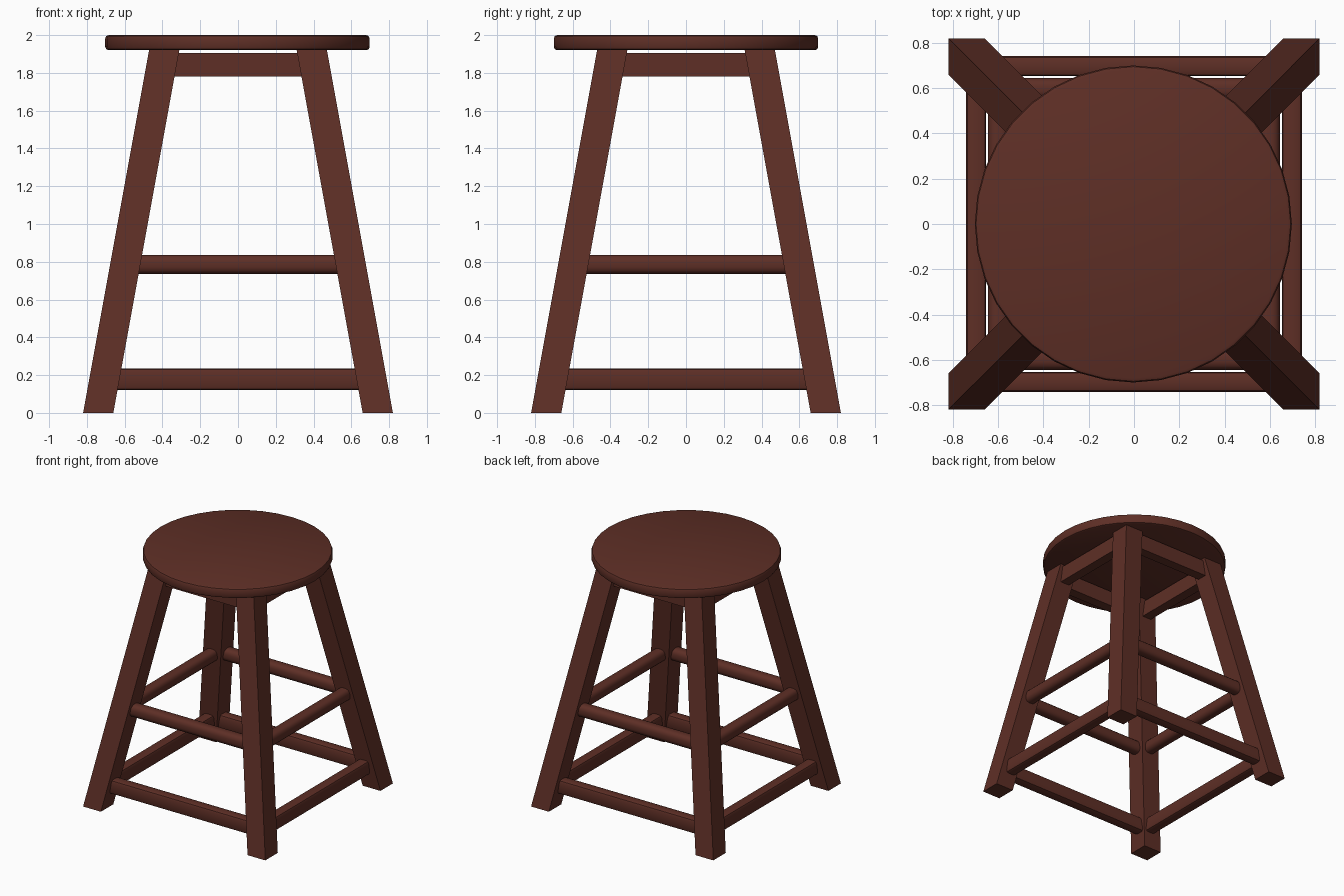
import bpy, bmesh, math
from mathutils import Matrix

if "Cube" in bpy.data.objects:
    bpy.data.objects.remove(bpy.data.objects["Cube"])

wood = bpy.data.materials.new("dark red brown wood")
wood.diffuse_color = (0.112, 0.028, 0.019, 1)
wood.use_nodes = True
wood.node_tree.nodes["Principled BSDF"].inputs["Base Color"].default_value = wood.diffuse_color


def finish(name, bm, angle=30):
    bmesh.ops.recalc_face_normals(bm, faces=bm.faces)
    me = bpy.data.meshes.new(name)
    bm.to_mesh(me)
    bm.free()
    ob = bpy.data.objects.new(name, me)
    bpy.context.collection.objects.link(ob)
    me.materials.append(wood)
    bpy.ops.object.select_all(action='DESELECT')
    bpy.context.view_layer.objects.active = ob
    ob.select_set(True)
    bpy.ops.object.shade_smooth_by_angle(angle=math.radians(angle))
    return ob


def leg(name, sx, sy):
    """Splayed square leg with horizontal ends."""
    bm = bmesh.new()
    rings = []
    for z, outer, inner in ((0, 0.82, 0.66), (1.925, 0.47, 0.31)):
        rings.append([bm.verts.new((sx * x, sy * y, z)) for x, y in
                      ((inner, inner), (outer, inner), (outer, outer), (inner, outer))])
    a, b = rings
    bm.faces.new(a)
    bm.faces.new(b)
    for i in range(4):
        j = (i + 1) % 4
        bm.faces.new((a[i], a[j], b[j], b[i]))
    finish(name, bm)


def bar(name, angle, offset, z0, z1, thick, half0, half1, bevel=0.0, segs=3):
    """Horizontal rail on one side; its ends follow the splay of the legs."""
    bm = bmesh.new()
    bmesh.ops.create_cube(bm, size=1)
    for v in bm.verts:
        low = v.co.z < 0
        v.co = (math.copysign(half0 if low else half1, v.co.x),
                -offset + v.co.y * thick, z0 if low else z1)
    if bevel:
        long_edges = [e for e in bm.edges
                      if abs(e.verts[0].co.x - e.verts[1].co.x) > 0.3]
        bmesh.ops.bevel(bm, geom=long_edges, offset=bevel, segments=segs,
                        profile=0.5, affect='EDGES')
    bmesh.ops.transform(bm, matrix=Matrix.Rotation(angle, 4, 'Z'), verts=bm.verts)
    finish(name, bm, 40)


# Round seat with softened rim
bm = bmesh.new()
bmesh.ops.create_cone(bm, cap_ends=True, segments=36, radius1=0.7, radius2=0.7,
                      depth=0.08, matrix=Matrix.Translation((-0.003, 0, 1.96)))
rim = [e for e in bm.edges if abs(e.verts[0].co.z - e.verts[1].co.z) < 0.01]
bmesh.ops.bevel(bm, geom=rim, offset=0.018, segments=2, profile=0.5, affect='EDGES')
finish("seat", bm, 35)

# Four legs
for fy, sy in (("front", -1), ("back", 1)):
    for fx, sx in (("left", -1), ("right", 1)):
        leg(f"{fy}_{fx}_leg", sx, sy)

# Apron, middle rung and lower rung on every side
for i, side in enumerate(("front", "right", "back", "left")):
    a = i * math.pi / 2
    bar(side + "_apron", a, 0.41, 1.78, 1.905, 0.08, 0.36, 0.34)
    bar(side + "_middle_rung", a, 0.597, 0.735, 0.835, 0.096, 0.545, 0.525, 0.036)
    bar(side + "_lower_rung", a, 0.697, 0.12, 0.235, 0.088, 0.66, 0.64, 0.02, 2)
